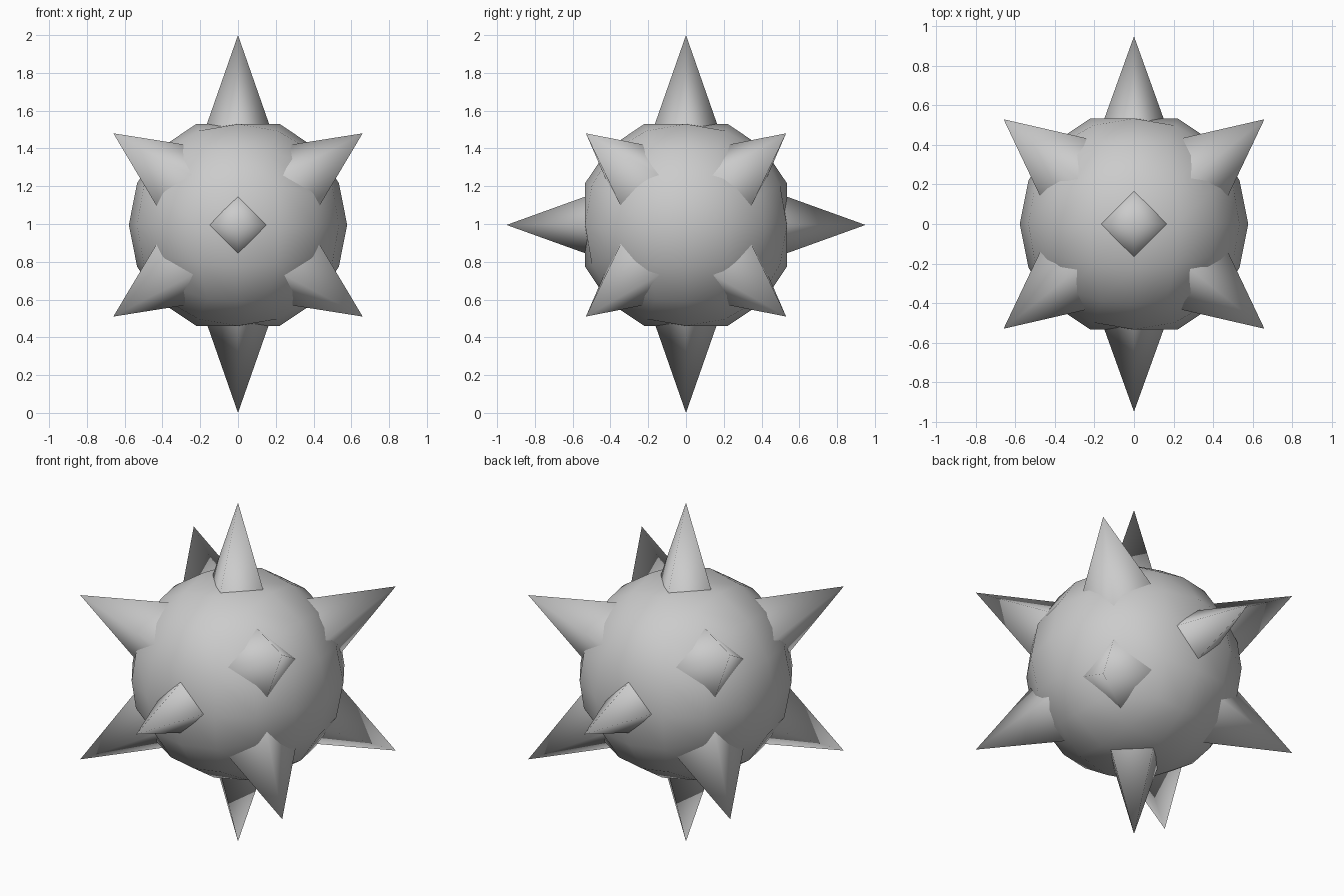
import bpy, bmesh, math
from mathutils import Vector, Matrix

cube = bpy.data.objects.get("Cube")
if cube:
    bpy.data.objects.remove(cube, do_unlink=True)

CENTRE = Vector((0, 0, 0.995))
RADIUS = 0.578

grey = bpy.data.materials.new("plain_grey")
grey.use_nodes = True
colour = (0.6, 0.6, 0.6, 1)
grey.diffuse_color = colour
grey.node_tree.nodes["Principled BSDF"].inputs["Base Color"].default_value = colour


def finish(name, bm):
    """Turn a bmesh into a smooth shaded object around the ball centre."""
    for face in bm.faces:
        face.smooth = True
    mesh = bpy.data.meshes.new(name)
    bm.to_mesh(mesh)
    bm.free()
    mesh.materials.append(grey)
    obj = bpy.data.objects.new(name, mesh)
    obj.location = CENTRE
    bpy.context.collection.objects.link(obj)


def spike(name, tip, slope):
    """Four-sided spike along the direction of its tip, sunk into the ball."""
    axis = tip.normalized()
    side = Vector((1, 0, 0))
    if abs(axis.z) < 0.9:
        side = Vector((0, 0, 1)).cross(axis).normalized()
    turn = Matrix((side, axis.cross(side), axis)).transposed()
    depth = tip.length - 0.4
    bm = bmesh.new()
    bmesh.ops.create_cone(bm, cap_ends=False, segments=4,
                          radius1=slope * depth, radius2=0, depth=depth)
    bmesh.ops.remove_doubles(bm, verts=bm.verts, dist=0.0001)
    for v in bm.verts:
        v.co = turn @ (v.co + Vector((0, 0, 0.4 + depth / 2)))
    bmesh.ops.recalc_face_normals(bm, faces=bm.faces)
    finish(name, bm)


# Ball: subdivided cube rounded to a sphere, flattened under the axis spikes
bm = bmesh.new()
bmesh.ops.create_cube(bm, size=2)
bmesh.ops.subdivide_edges(bm, edges=bm.edges, cuts=3, use_grid_fill=True)
for v in bm.verts:
    v.co = Vector([math.tan(c * math.pi / 4) for c in v.co]).normalized() * RADIUS
    if max(abs(v.co.y), abs(v.co.z)) > RADIUS * 0.99:
        v.co *= 0.93
bmesh.ops.recalc_face_normals(bm, faces=bm.faces)
finish("ball", bm)

# Spikes up, down, front and back
spike("top_spike", Vector((0, 0, 1.005)), 0.35)
spike("bottom_spike", Vector((0, 0, -0.995)), 0.35)
spike("front_spike", Vector((0, -0.95, 0)), 0.36)
spike("back_spike", Vector((0, 0.95, 0)), 0.36)

# Eight corner spikes
for sx, x_name in ((1, "left"), (-1, "right")):
    for sy, y_name in ((-1, "front"), (1, "back")):
        for sz, z_name in ((1, "upper"), (-1, "lower")):
            spike(f"{z_name}_{y_name}_{x_name}_spike",
                  Vector((0.66 * sx, 0.53 * sy, 0.485 * sz)), 0.42)
